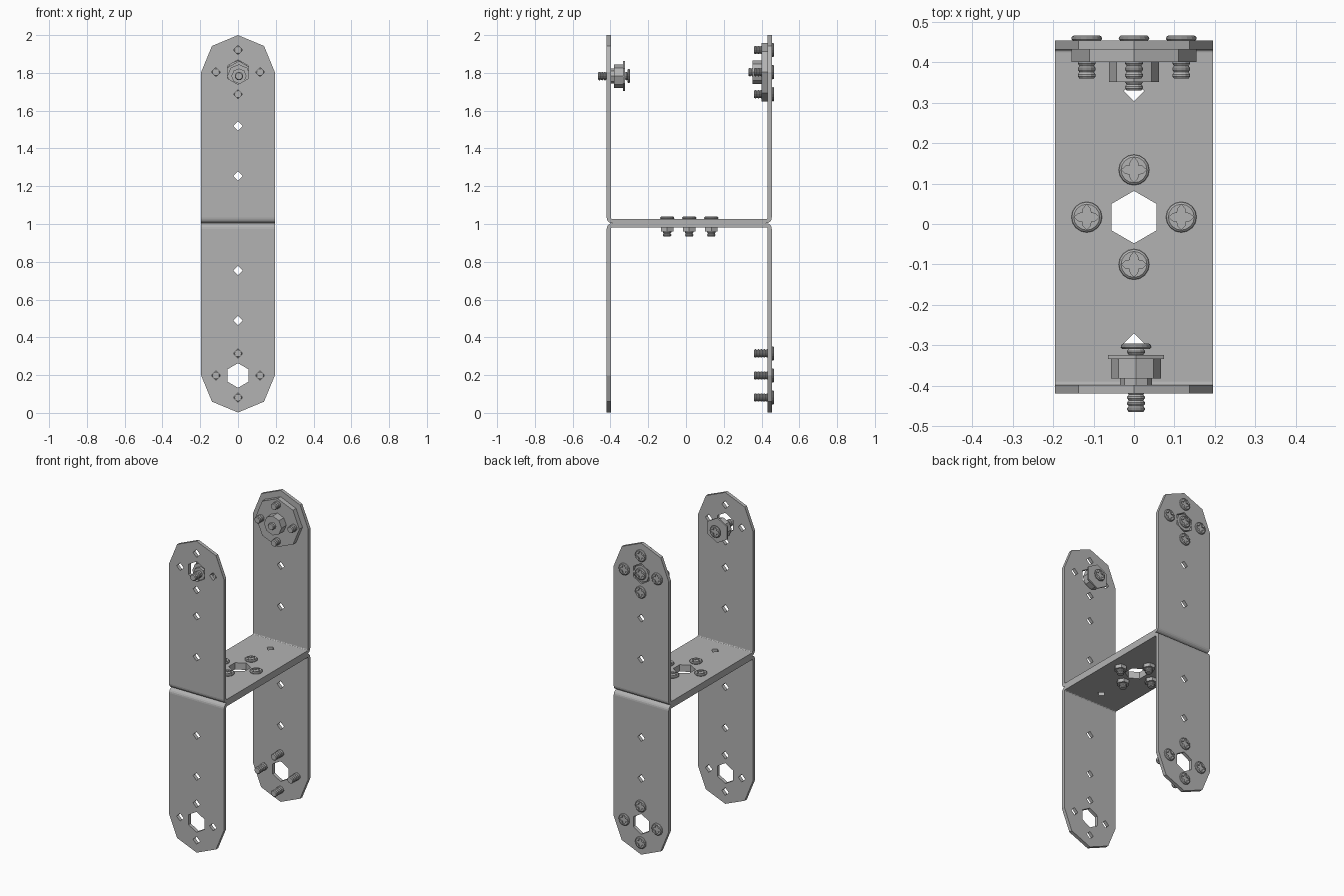
import bpy, bmesh
from math import sin, cos, pi, radians
from mathutils import Matrix, Vector

cube = bpy.data.objects.get("Cube")
if cube:
    bpy.data.objects.remove(cube)

steel = bpy.data.materials.new("steel_grey")
steel.use_nodes = True
GREY = (0.45, 0.45, 0.45, 1)
steel.diffuse_color = GREY
steel.node_tree.nodes["Principled BSDF"].inputs["Base Color"].default_value = GREY

FRONT, BACK = -0.42, 0.454      # outer faces of the legs
MID = (FRONT + BACK) / 2
SEAM, T, BEND = 1.004, 0.022, 0.03
HALF_W = 0.195
TOP_C, LOW_C = 1.804, 0.198     # centres of the rounded leg ends
BOLT = 0.117                    # bolt circle radius
TO_Y = Matrix.Rotation(-pi / 2, 4, 'X')   # local z points to the back
CROSS = [(BOLT, 0), (-BOLT, 0), (0, BOLT), (0, -BOLT)]


def finish(name, bm, matrix=Matrix()):
    bmesh.ops.recalc_face_normals(bm, faces=bm.faces[:])
    mesh = bpy.data.meshes.new(name)
    bm.to_mesh(mesh)
    bm.free()
    mesh.materials.append(steel)
    obj = bpy.data.objects.new(name, mesh)
    obj.matrix_world = matrix
    bpy.context.collection.objects.link(obj)
    return obj


def ngon(cx, cy, r, n, phase=0.0):
    return [(cx + r * cos(phase + 2 * pi * i / n), cy + r * sin(phase + 2 * pi * i / n))
            for i in range(n)]


def add_plate(bm, outline, holes, place, offset):
    """Flat sheet with holes; place maps 2D points to 3D, offset thickens it."""
    edges = []
    for loop in [outline] + holes:
        vs = [bm.verts.new(place(*p)) for p in loop]
        edges += [bm.edges.new((vs[i - 1], vs[i])) for i in range(len(vs))]
    filled = bmesh.ops.triangle_fill(bm, use_beauty=True, use_dissolve=False, edges=edges)
    faces = [g for g in filled["geom"] if isinstance(g, bmesh.types.BMFace)]
    ext = bmesh.ops.extrude_face_region(bm, geom=faces, use_keep_orig=True)
    bmesh.ops.translate(bm, vec=Vector(offset),
                        verts=[g for g in ext["geom"] if isinstance(g, bmesh.types.BMVert)])


def add_bend(bm, y_outer, side, up):
    """Quarter round strip joining a leg to the base."""
    cy, cz = y_outer + side * BEND, SEAM + up * BEND
    rings = []
    for i in range(6):
        a = pi / 2 * i / 5
        rings.append([bm.verts.new((x, cy - side * r * cos(a), cz - up * r * sin(a)))
                      for x, r in ((-HALF_W, BEND), (HALF_W, BEND),
                                   (HALF_W, BEND - T), (-HALF_W, BEND - T))])
    for a, b in zip(rings, rings[1:]):
        for k in range(4):
            bm.faces.new((a[k - 1], a[k], b[k], b[k - 1]))


def bracket(name, up, centre):
    """U bracket whose legs rise (up=1) or hang (up=-1) from the seam."""
    bm = bmesh.new()
    start = SEAM + up * BEND
    end = [(HALF_W * cos(pi * i / 4), centre + up * 0.196 * sin(pi * i / 4)) for i in range(5)]
    outline = [(HALF_W, start)] + end + [(-HALF_W, start)]
    holes = [ngon(0, centre, 0.065, 6, pi / 2)]
    holes += [ngon(x, centre + z, 0.025, 4) for x, z in CROSS]
    holes += [ngon(0, SEAM + up * d, 0.025, 4) for d in (0.251, 0.514)]
    for y, side in ((FRONT, 1), (BACK, -1)):
        add_plate(bm, outline, holes, lambda x, z: (x, y, z), (0, side * T, 0))
        add_bend(bm, y, side, up)
    y0, y1 = FRONT + BEND, BACK - BEND
    base = [(-HALF_W, y0), (HALF_W, y0), (HALF_W, y1), (-HALF_W, y1)]
    holes = [ngon(0, MID, 0.065, 6, pi / 2)]
    holes += [ngon(x, MID + y, 0.025, 4) for x, y in CROSS]
    holes += [ngon(0, MID + d, 0.025, 4) for d in (-0.312, 0.312)]
    add_plate(bm, base, holes, lambda x, y: (x, y, SEAM), (0, 0, up * T))
    bmesh.ops.remove_doubles(bm, verts=bm.verts[:], dist=0.0002)
    return finish(name, bm)


def add_loft(bm, loops):
    """Skin a list of equal-length point rings and cap both ends."""
    rings = [[bm.verts.new(p) for p in loop] for loop in loops]
    for a, b in zip(rings, rings[1:]):
        for k in range(len(a)):
            bm.faces.new((a[k - 1], a[k], b[k], b[k - 1]))
    bm.faces.new(rings[0])
    bm.faces.new(rings[-1])


def ring(r, h, n, phase=0.0):
    return [(x, y, h) for x, y in ngon(0, 0, r, n, phase)]


def star(h, n=16):
    pts = []
    for i in range(n):
        a = 2 * pi * i / n
        r = 0.015 + 0.016 * cos(2 * a) ** 2
        pts.append((r * cos(a), r * sin(a), h))
    return pts


def screw(name, matrix, length):
    """Low round head with a star recess and a ridged shank; head faces local +z."""
    bm = bmesh.new()
    add_loft(bm, [ring(0.034, 0, 16), ring(0.038, 0.004, 16), ring(0.037, 0.009, 16),
                  ring(0.032, 0.013, 16), star(0.013), star(0.006)])
    count = int(length / 0.014)
    pitch = length / count
    loops = []
    for i in range(count):
        z = -i * pitch
        loops += [ring(0.018, z, 12), ring(0.022, z - pitch * 0.35, 12),
                  ring(0.022, z - pitch * 0.65, 12)]
    loops.append(ring(0.018, -length, 12))
    add_loft(bm, loops)
    return finish(name, bm, matrix)


def prism(name, matrix, n, r, h0, h1, phase=0.0):
    bm = bmesh.new()
    add_loft(bm, [ring(r, h0, n, phase), ring(r, h1, n, phase)])
    return finish(name, bm, matrix)


# Two U brackets back to back
bracket("upper_bracket", 1, TOP_C)
bracket("lower_bracket", -1, LOW_C)

# Screws and nuts through the middle
for i, (x, y) in enumerate(CROSS, 1):
    at = Matrix.Translation((x, MID + y, SEAM + T))
    screw(f"middle_screw_{i}", at, 0.092)
    prism(f"middle_nut_{i}", at, 6, 0.038, -0.066, -0.044)

# Screws through the back leg ends
for label, centre in (("upper", TOP_C), ("lower", LOW_C)):
    for i, (x, z) in enumerate(CROSS, 1):
        screw(f"{label}_back_screw_{i}",
              Matrix.Translation((x, BACK, centre + z)) @ TO_Y, 0.094)

# Back hub: octagonal horn, boss and centre screw
back = Matrix.Translation((0, 0, TOP_C)) @ TO_Y
prism("back_horn_disc", back, 8, 0.155, 0.401, BACK - T)
prism("back_hub", back, 8, 0.062, 0.352, 0.401)
prism("back_hub_boss", back, 8, 0.055, BACK - T, BACK)
screw("back_hub_screw", Matrix.Translation((0, BACK, TOP_C)) @ TO_Y, 0.124)

# Front pivot: collar, hub, flange and long screw
pivot = Matrix.Translation((0.005, 0, 1.783)) @ TO_Y
prism("pivot_collar", pivot, 8, 0.04, -0.4, -0.382)
prism("pivot_hub", pivot, 8, 0.062, -0.382, -0.334)
prism("pivot_flange", pivot, 6, 0.08, -0.334, -0.324, pi / 2)
screw("pivot_screw", Matrix.Translation((0.005, -0.309, 1.783)) @ TO_Y, 0.156)
